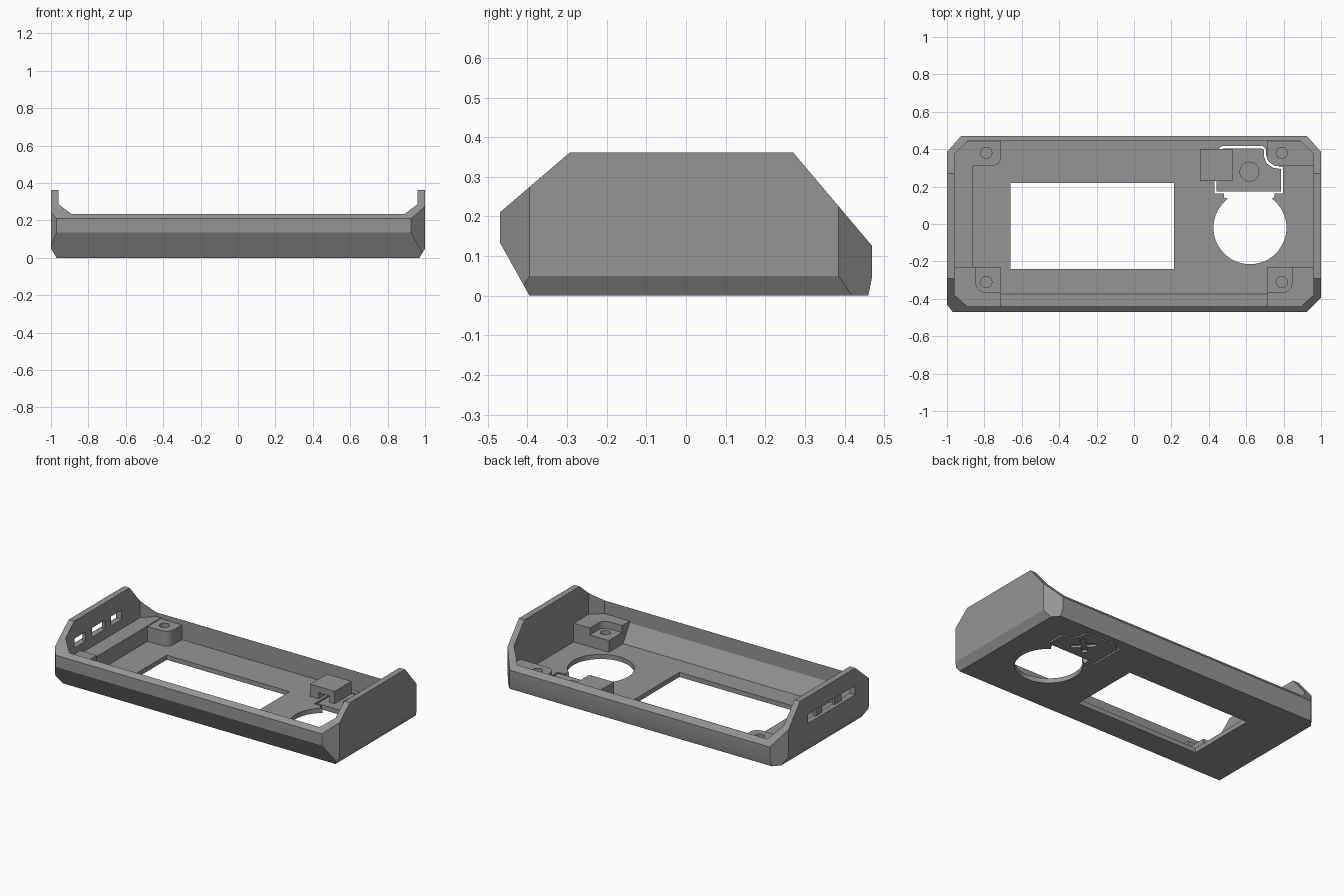
import bpy, bmesh, math
from mathutils import Vector

if "Cube" in bpy.data.objects:
    bpy.data.objects.remove(bpy.data.objects["Cube"])

gray = bpy.data.materials.new("plain_gray")
gray.diffuse_color = (0.3, 0.3, 0.3, 1)
gray.use_nodes = True
gray.node_tree.nodes["Principled BSDF"].inputs["Base Color"].default_value = gray.diffuse_color


def make(name, bm):
    bmesh.ops.recalc_face_normals(bm, faces=bm.faces[:])
    me = bpy.data.meshes.new(name)
    bm.to_mesh(me)
    bm.free()
    me.materials.append(gray)
    ob = bpy.data.objects.new(name, me)
    bpy.context.collection.objects.link(ob)
    return ob


def prism(name, pts, z0, z1):
    """Plan outline extruded upward."""
    bm = bmesh.new()
    f = bm.faces.new([bm.verts.new((x, y, z0)) for x, y in pts])
    top = bmesh.ops.extrude_face_region(bm, geom=[f])["geom"]
    bmesh.ops.translate(bm, vec=(0, 0, z1 - z0),
                        verts=[v for v in top if isinstance(v, bmesh.types.BMVert)])
    return make(name, bm)


def rect(x0, x1, y0, y1):
    return [(x0, y0), (x1, y0), (x1, y1), (x0, y1)]


def rounded(x0, x1, y0, y1, r=0.05, n=6):
    pts = []
    for i, (cx, cy) in enumerate(rect(x0 + r, x1 - r, y0 + r, y1 - r)):
        for k in range(n + 1):
            a = math.pi + (i + k / n) * math.pi / 2
            pts.append((cx + r * math.cos(a), cy + r * math.sin(a)))
    return pts


def circle(cx, cy, r, n=48):
    return [(cx + r * math.cos(2 * math.pi * k / n), cy + r * math.sin(2 * math.pi * k / n))
            for k in range(n)]


def chamfer(ob, planes):
    """Slice a convex solid by planes given as (point, outward normal)."""
    bm = bmesh.new()
    bm.from_mesh(ob.data)
    for co, no in planes:
        cut = bmesh.ops.bisect_plane(bm, geom=bm.verts[:] + bm.edges[:] + bm.faces[:],
                                     plane_co=co, plane_no=Vector(no).normalized(),
                                     clear_outer=True)["geom_cut"]
        bmesh.ops.edgeloop_fill(bm, edges=[e for e in cut if isinstance(e, bmesh.types.BMEdge)])
    bmesh.ops.recalc_face_normals(bm, faces=bm.faces[:])
    bm.to_mesh(ob.data)
    bm.free()


def subtract(ob, cutters):
    for c in cutters:
        m = ob.modifiers.new("cut", "BOOLEAN")
        m.operation, m.solver, m.object = "DIFFERENCE", "EXACT", c
        bpy.context.view_layer.update()
        dg = bpy.context.evaluated_depsgraph_get()
        me = bpy.data.meshes.new_from_object(ob.evaluated_get(dg))
        ob.modifiers.clear()
        ob.data = me
        bpy.data.objects.remove(c)


# Outer shell with sloped front, high end walls and chamfered corners
body = prism("case_shell", rect(-1, 1, -0.47, 0.47), 0, 0.362)
chamfer(body, [
    ((0, -0.395, 0), (0, -0.135, -0.075)),
    ((0, -0.47, 0.21), (0, -0.15, 0.175)),
    ((0, 0.27, 0.362), (0, 0.225, 0.19)),
    ((0, 0.46, 0), (0, 0.05, -0.01)),
    ((0.97, 0, 0), (0.05, 0, -0.03)),
    ((-0.97, 0, 0), (-0.05, 0, -0.03)),
    ((1, 0.385, 0), (0.085, 0.075, 0)),
    ((-1, 0.385, 0), (-0.085, 0.075, 0)),
    ((1, -0.395, 0), (1, -1, 0)),
    ((-1, -0.43, 0), (-0.04, -0.03, 0)),
])

# Inner cavity, with the bosses and end shelf left standing in it
FLOOR = 0.03
cavity = prism("cavity_cutter", [(-0.96, -0.38), (-0.89, -0.442), (0.89, -0.442), (0.96, -0.38),
                                 (0.96, 0.375), (0.89, 0.443), (-0.89, 0.443), (-0.96, 0.375)],
               FLOOR, 0.6)
chamfer(cavity, [((0, -0.375, FLOOR), (0, -0.105, -0.065))])
solids = [prism("shelf", rect(-1.1, -0.86, -0.6, 0.6), -0.1, 0.13)]
for s in (-1, 1):
    x0, x1 = sorted((s * 0.71, s * 1.2))
    solids.append(prism("rear_boss", rounded(x0, x1, 0.31, 0.7), -0.11, 0.125))
    solids.append(prism("front_boss", rect(x0, x1, -0.7, -0.23), -0.12, 0.15))
subtract(cavity, solids)

# Openings: screen window, round hole with neck, and button bay
cuts = [
    cavity,
    prism("window", rect(-0.66, 0.215, -0.24, 0.218), -0.1, 0.2),
    prism("round_hole", circle(0.62, -0.02, 0.195, 64), -0.1, 0.1),
    prism("neck", rounded(0.48, 0.75, 0.137, 0.175, 0.012), -0.1, 0.1),
    prism("neck_throat", rect(0.51, 0.73, 0.08, 0.15), -0.1, 0.1),
    prism("button_bay", [(0.43, 0.163), (0.797, 0.163), (0.797, 0.305), (0.75, 0.312), (0.718, 0.335),
                         (0.706, 0.37), (0.706, 0.40), (0.69, 0.416), (0.47, 0.416), (0.43, 0.385)],
          -0.1, 0.2),
]
# Screw holes and the recesses around the front ones
for s in (-1, 1):
    x0, x1 = sorted((s * 0.65, s * 0.845))
    cuts.append(prism("recess", rounded(x0, x1, -0.365, -0.17), 0.105, 0.4))
    for y in (-0.31, 0.38):
        cuts.append(prism("screw_hole", circle(s * 0.79, y, 0.03, 24), 0.04, 0.4))
# Port slots in the left end wall, in a shared outer recess
cuts.append(prism("port_recess", rect(-1.1, -0.98, -0.29, 0.19), 0.19, 0.25))
for y0, y1 in ((-0.29, -0.18), (-0.11, 0.02), (0.08, 0.19)):
    cuts.append(prism("port", rect(-1.1, -0.9, y0, y1), 0.1901, 0.2499))
subtract(body, cuts)

# Push button filling the bay with a thin gap, cross engraved underneath
button = prism("button", [(0.442, 0.175), (0.785, 0.175), (0.785, 0.294), (0.745, 0.3), (0.708, 0.325),
                          (0.694, 0.365), (0.694, 0.395), (0.682, 0.404), (0.475, 0.404), (0.442, 0.38)],
                0, FLOOR)
arm, half = 0.075, 0.016
cross = [(-arm, -half), (-half, -half), (-half, -arm), (half, -arm), (half, -half), (arm, -half),
         (arm, half), (half, half), (half, arm), (-half, arm), (-half, half), (-arm, half)]
c = math.sqrt(0.5)
subtract(button, [prism("cross_cutter", [(0.615 + c * (x - y), 0.285 + c * (x + y)) for x, y in cross],
                        -0.1, 0.014)])
post = prism("button_post", circle(0.617, 0.28, 0.053), FLOOR - 0.005, 0.045)

# Bridge clip that hinges the button to the floor
clip = prism("button_clip", rect(0.352, 0.527, 0.23, 0.4), FLOOR - 0.005, 0.11)
subtract(clip, [prism("tunnel", rect(0.41, 0.49, 0.1, 0.5), -0.1, 0.07)])

for ob in (body, button, post, clip):
    bpy.ops.object.select_all(action="DESELECT")
    ob.select_set(True)
    bpy.context.view_layer.objects.active = ob
    bpy.ops.object.shade_smooth_by_angle(angle=math.radians(20))
